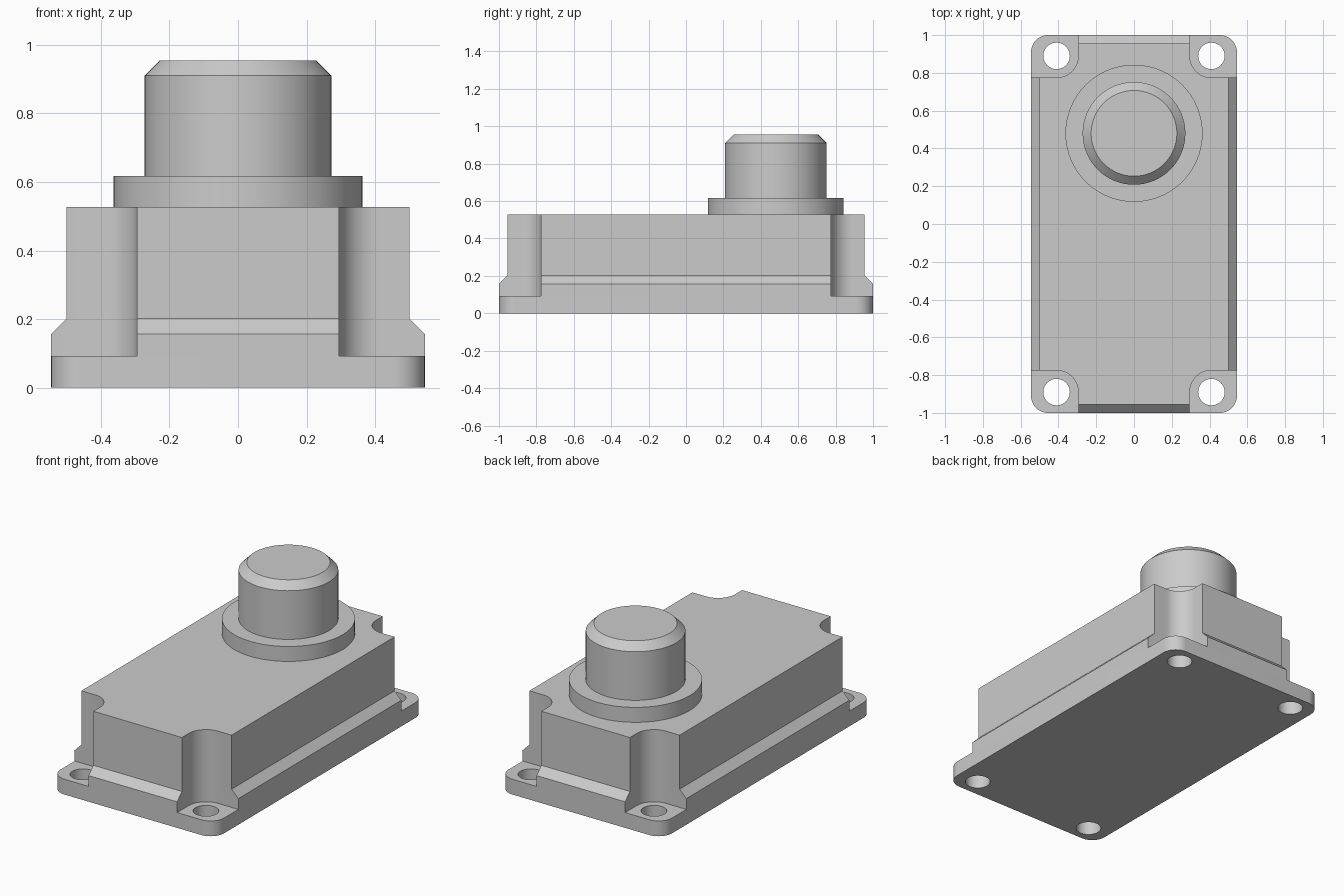
import bpy, bmesh
from math import pi, cos, sin, radians

cube = bpy.data.objects.get("Cube")
if cube:
    bpy.data.objects.remove(cube)

grey = bpy.data.materials.new("light grey")
grey.use_nodes = True
grey.diffuse_color = (0.6, 0.6, 0.6, 1)
grey.node_tree.nodes["Principled BSDF"].inputs["Base Color"].default_value = (0.6, 0.6, 0.6, 1)

HALF_X, HALF_Y = 0.545, 1.0
HOLE_X, HOLE_Y, HOLE_R = 0.41, 0.89, 0.07
POCKET_R = 0.115
FLANGE_TOP, BODY_TOP = 0.092, 0.527
STEPS = 16


def arc(cx, cy, r, start, end, steps=STEPS):
    angles = [start + (end - start) * i / steps for i in range(steps + 1)]
    return [(cx + r * cos(a), cy + r * sin(a)) for a in angles]


def four_corners(corner):
    """Mirror a +x +y corner path into a closed counter-clockwise outline."""
    out = []
    for sx, sy in ((1, 1), (-1, 1), (-1, -1), (1, -1)):
        pts = corner if sx * sy > 0 else corner[::-1]
        out += [(x * sx, y * sy) for x, y in pts]
    return out


def finish(obj):
    obj.data.materials.clear()
    obj.data.materials.append(grey)
    bpy.ops.object.select_all(action="DESELECT")
    obj.select_set(True)
    bpy.context.view_layer.objects.active = obj
    bpy.ops.object.shade_smooth_by_angle(angle=radians(30))
    return obj


def loft(name, rings, cap_bottom=True):
    """Skin a stack of (outline, z) rings and cap its ends."""
    bm = bmesh.new()
    loops = [[bm.verts.new((x, y, z)) for x, y in outline] for outline, z in rings]
    for low, high in zip(loops, loops[1:]):
        for i in range(len(low)):
            j = (i + 1) % len(low)
            bm.faces.new((low[i], low[j], high[j], high[i]))
    bm.faces.new(loops[-1])
    if cap_bottom:
        bm.faces.new(loops[0][::-1])
    mesh = bpy.data.meshes.new(name)
    bm.to_mesh(mesh)
    bm.free()
    obj = bpy.data.objects.new(name, mesh)
    bpy.context.collection.objects.link(obj)
    return finish(obj)


def circle(cx, cy, r, steps=64):
    return arc(cx, cy, r, 0, 2 * pi, steps)[:-1]


# Mounting flange with rounded corners
r = 0.09
outline = four_corners(arc(HALF_X - r, HALF_Y - r, r, 0, pi / 2))
flange = loft("mounting_flange", [(outline, 0), (outline, FLANGE_TOP)])

# Screw holes through the four corners
for sx in (-1, 1):
    for sy in (-1, 1):
        hole = circle(sx * HOLE_X, sy * HOLE_Y, HOLE_R, 48)
        cutter = loft("hole_cutter", [(hole, -0.1), (hole, 0.2)])
        cutter.hide_render = True
        cutter.hide_viewport = True
        cut = flange.modifiers.new("screw_hole", "BOOLEAN")
        cut.operation = "DIFFERENCE"
        cut.solver = "EXACT"
        cut.object = cutter
# Apply the cuts, then discard the cutters
bpy.context.view_layer.update()
graph = bpy.context.evaluated_depsgraph_get()
flange.data = bpy.data.meshes.new_from_object(flange.evaluated_get(graph))
flange.modifiers.clear()
for obj in [o for o in bpy.data.objects if o.name.startswith("hole_cutter")]:
    bpy.data.objects.remove(obj)
finish(flange)


# Housing with a chamfered skirt and screw pockets in the corners
def housing_outline(inset):
    pocket = arc(HOLE_X, HOLE_Y, POCKET_R, 1.5 * pi, pi)
    return four_corners([(HALF_X - inset, HOLE_Y - POCKET_R)] + pocket
                        + [(HOLE_X - POCKET_R, HALF_Y - inset)])


loft("housing", [(housing_outline(0), FLANGE_TOP), (housing_outline(0), 0.157),
                 (housing_outline(0.045), 0.202), (housing_outline(0.045), BODY_TOP)],
     cap_bottom=False)

# Collar and chamfered push button
BUTTON_Y = 0.48
collar = circle(0, BUTTON_Y, 0.363)
loft("button_collar", [(collar, BODY_TOP), (collar, 0.617)], cap_bottom=False)
button = circle(0, BUTTON_Y, 0.272)
loft("push_button", [(button, 0.617), (button, 0.91), (circle(0, BUTTON_Y, 0.227), 0.955)],
     cap_bottom=False)
